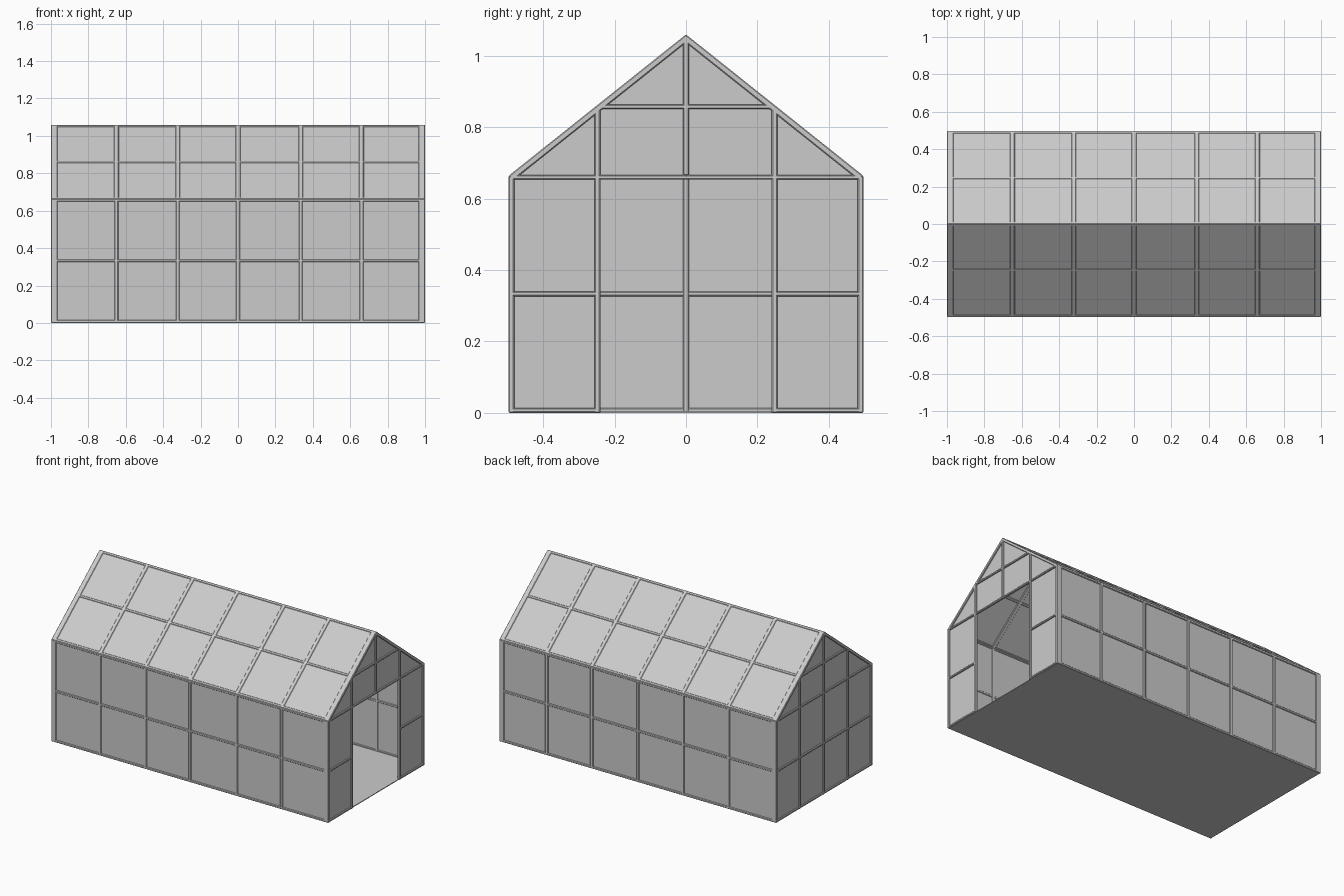
import bpy, bmesh
from mathutils import Vector, Matrix

if "Cube" in bpy.data.objects:
    bpy.data.objects.remove(bpy.data.objects["Cube"])

L, W, EAVE, RIDGE = 1.0, 0.497, 0.664, 1.06     # half length, half width, heights
MID_Y = 0.248
MID_Z = RIDGE - (RIDGE - EAVE) * MID_Y / W
XS = [-0.65, -0.322, 0.0, 0.335, 0.66]          # inner posts and rafters
SLOPE_N = Vector((0, RIDGE - EAVE, W)).normalized()


def finish(bm, name, bevel=0):
    bmesh.ops.recalc_face_normals(bm, faces=bm.faces)
    me = bpy.data.meshes.new(name)
    bm.to_mesh(me)
    bm.free()
    ob = bpy.data.objects.new(name, me)
    bpy.context.collection.objects.link(ob)
    if bevel:
        m = ob.modifiers.new("soft_edges", 'BEVEL')
        m.width = bevel
        m.segments = 1
    return ob


def beam(bm, p, q, n, w=0.02, t=0.014):
    """Bar from p to q whose outer face lies on the line and faces n."""
    p, q, n = Vector(p), Vector(q), Vector(n).normalized()
    d = (q - p).normalized()
    s = n.cross(d)
    c = (p + q) / 2 - n * t / 2
    m = Matrix((d * (q - p).length, s * w, n * t)).transposed().to_4x4()
    bmesh.ops.create_cube(bm, size=1, matrix=Matrix.Translation(c) @ m)


def sheet(bm, pts, push):
    """Flat panel extruded by the push vector."""
    f = bm.faces.new([bm.verts.new(p) for p in pts])
    r = bmesh.ops.extrude_face_region(bm, geom=[f], use_keep_orig=True)
    bmesh.ops.translate(bm, vec=push, verts=[v for v in r['geom'] if isinstance(v, bmesh.types.BMVert)])


# Floor slab
bm = bmesh.new()
bmesh.ops.create_cube(bm, size=1, matrix=Matrix.Translation((0, 0, 0.0025)) @ Matrix.Diagonal((1.985, 0.985, 0.005, 1)))
finish(bm, "floor")

# Side walls: glass and frame
for s, side in ((-1, "front"), (1, "back")):
    y, n = s * W, (0, s, 0)
    bm = bmesh.new()
    g = s * (W - 0.006)
    sheet(bm, [(-0.99, g, 0), (0.99, g, 0), (0.99, g, EAVE - 0.005), (-0.99, g, EAVE - 0.005)], (0, -s * 0.004, 0))
    finish(bm, side + "_wall_glass")
    bm = bmesh.new()
    for x in XS:
        beam(bm, (x, y, 0), (x, y, EAVE), n, 0.02)
    for x in (-L + 0.0175, L - 0.0175):
        beam(bm, (x, y, 0), (x, y, EAVE), n, 0.035, 0.016)
    for z in (0.0075, 0.333, EAVE - 0.0075):
        beam(bm, (-0.99, y, z), (0.99, y, z), n, 0.015)
    finish(bm, side + "_wall_frame", 0.003)

# Roof slopes: glass and frame
for s, side in ((-1, "front"), (1, "back")):
    n = Vector((0, s * SLOPE_N.y, SLOPE_N.z))
    bm = bmesh.new()
    o = n * 0.003
    pts = [Vector(p) - o for p in ((-0.99, s * W, EAVE), (0.99, s * W, EAVE), (0.99, 0, RIDGE), (-0.99, 0, RIDGE))]
    sheet(bm, pts, -n * 0.004)
    finish(bm, side + "_roof_glass")
    bm = bmesh.new()
    for x in XS:
        beam(bm, (x, s * W, EAVE), (x, 0, RIDGE), n, 0.025)
    for x in (-L + 0.0175, L - 0.0175):
        beam(bm, (x, s * W, EAVE), (x, 0, RIDGE), n, 0.035, 0.018)
    up = Vector((0, -s * n.z, abs(n.y))) * 0.008
    for p in (Vector((0, s * W, EAVE)) + up, Vector((0, s * MID_Y, MID_Z)), Vector((0, 0, RIDGE)) - up):
        beam(bm, p - Vector((0.99, 0, 0)), p + Vector((0.99, 0, 0)), n, 0.015)
    finish(bm, side + "_roof_frame", 0.003)

# End walls: the right one has the open doorway
for s, side in ((-1, "left"), (1, "right")):
    x, n, g, b = s * L, (s, 0, 0), s * (L - 0.009), W - 0.006
    door = s > 0
    outline = [(-b, 0)]
    if door:
        outline += [(-MID_Y, 0), (-MID_Y, EAVE), (MID_Y, EAVE), (MID_Y, 0)]
    outline += [(b, 0), (b, EAVE - 0.003), (0, RIDGE - 0.008), (-b, EAVE - 0.003)]
    bm = bmesh.new()
    sheet(bm, [(g, y, z) for y, z in outline], (-s * 0.004, 0, 0))
    finish(bm, side + "_end_glass")
    bm = bmesh.new()
    e = W - 0.003
    for m in (-1, 1):
        beam(bm, (x, m * MID_Y, 0), (x, m * MID_Y, MID_Z - 0.004), n, 0.016, 0.018)
        if door:
            for z in (0.0075, 0.333):
                beam(bm, (x, m * e, z), (x, m * MID_Y, z), n, 0.013, 0.016)
    beam(bm, (x, 0, EAVE if door else 0), (x, 0, RIDGE - 0.01), n, 0.016, 0.018)
    for z in (() if door else (0.0075, 0.333)):
        beam(bm, (x, -e, z), (x, e, z), n, 0.013, 0.016)
    beam(bm, (x, -e, EAVE - 0.004), (x, e, EAVE - 0.004), n, 0.013, 0.016)
    beam(bm, (x, -MID_Y, MID_Z - 0.005), (x, MID_Y, MID_Z - 0.005), n, 0.013, 0.016)
    finish(bm, side + "_end_frame", 0.003)
